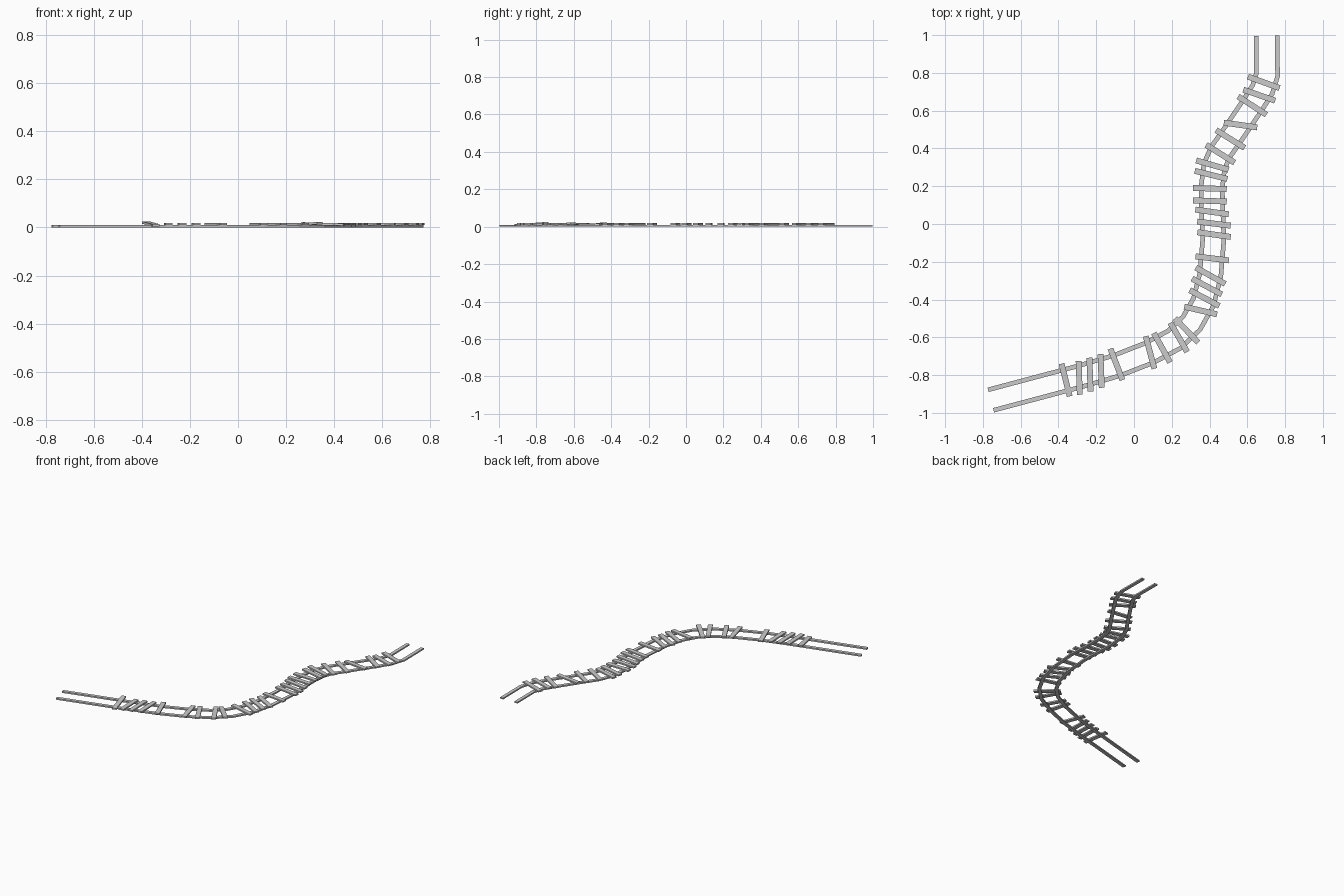
import bpy, bmesh, math
from mathutils import Vector, Matrix

if "Cube" in bpy.data.objects:
    bpy.data.objects.remove(bpy.data.objects["Cube"])

# Centreline of the track, seen from above
PATH = [Vector(p) for p in [
    (-.758, -.932), (-.288, -.807), (-.093, -.75), (.082, -.682), (.214, -.611),
    (.304, -.526), (.367, -.415), (.404, -.272), (.42, -.08), (.413, .09),
    (.412, .20), (.425, .305), (.457, .38), (.51, .455), (.626, .627),
    (.68, .712), (.704, .79), (.702, .997)]]
GAUGE = 0.056
RAIL_W, RAIL_H = 0.024, 0.01

# Sleepers: centre x, centre y, heading in degrees, height change along the length
SLEEPERS = [
    (-.362, -.826, -76, -.012), (-.29, -.815, -88, 0), (-.233, -.797, -88, 0),
    (-.174, -.778, -88, 0), (-.093, -.743, -69, 0), (.085, -.68, -75, 0),
    (.148, -.655, -61, 0), (.237, -.6, -60, 0), (.278, -.563, -46, .006),
    (.353, -.458, -13, -.005), (.373, -.392, -28, 0), (.386, -.331, -28, 0),
    (.405, -.274, -29, 0), (.414, -.182, -7, 0), (.424, -.056, -8, 0),
    (.423, .002, -7, 0), (.413, .064, -8, 0), (.402, .122, -2, 0),
    (.402, .188, -2, 0), (.408, .26, -14, 0), (.415, .312, -16, 0),
    (.457, .372, -32, 0), (.51, .45, -32, 0), (.564, .524, -8, 0),
    (.626, .627, -33, 0), (.663, .682, -19, 0), (.687, .75, -20, 0)]
SLEEPER_SIZE = (0.178, 0.031, 0.01)


def make_object(name, bm):
    bmesh.ops.recalc_face_normals(bm, faces=bm.faces)
    mesh = bpy.data.meshes.new(name)
    bm.to_mesh(mesh)
    bm.free()
    obj = bpy.data.objects.new(name, mesh)
    bpy.context.collection.objects.link(obj)


def miter(i):
    """Sideways vector at a path point, lengthened at corners."""
    a = (PATH[i] - PATH[max(i - 1, 0)]) if i else (PATH[1] - PATH[0])
    b = (PATH[i + 1] - PATH[i]) if i < len(PATH) - 1 else a
    a, b = a.normalized(), b.normalized()
    t = (a + b).normalized()
    return Vector((-t.y, t.x)) / max(t.dot(a), 0.5)


def make_rail(name, offset):
    bm = bmesh.new()
    section = [(-RAIL_W / 2, 0), (RAIL_W / 2, 0), (RAIL_W / 2, RAIL_H), (-RAIL_W / 2, RAIL_H)]
    rings = []
    for i, p in enumerate(PATH):
        side = miter(i)
        rings.append([bm.verts.new((*(p + side * (offset + s)), z)) for s, z in section])
    for r, q in zip(rings, rings[1:]):
        for k in range(4):
            n = (k + 1) % 4
            bm.faces.new((r[k], r[n], q[n], q[k]))
    bm.faces.new(rings[0])
    bm.faces.new(rings[-1])
    make_object(name, bm)


def make_sleeper(name, x, y, heading, rise):
    bm = bmesh.new()
    matrix = (Matrix.Translation((x, y, RAIL_H + SLEEPER_SIZE[2] / 2 - 0.0005))
              @ Matrix.Rotation(math.radians(heading), 4, 'Z')
              @ Matrix.Rotation(-math.atan2(rise, SLEEPER_SIZE[0]), 4, 'Y')
              @ Matrix.Diagonal((*SLEEPER_SIZE, 1)))
    bmesh.ops.create_cube(bm, size=1, matrix=matrix)
    make_object(name, bm)


# Two rails
make_rail("left_rail", GAUGE)
make_rail("right_rail", -GAUGE)

# Loose wooden cross ties
for i, s in enumerate(SLEEPERS):
    make_sleeper(f"sleeper_{i + 1}", *s)
